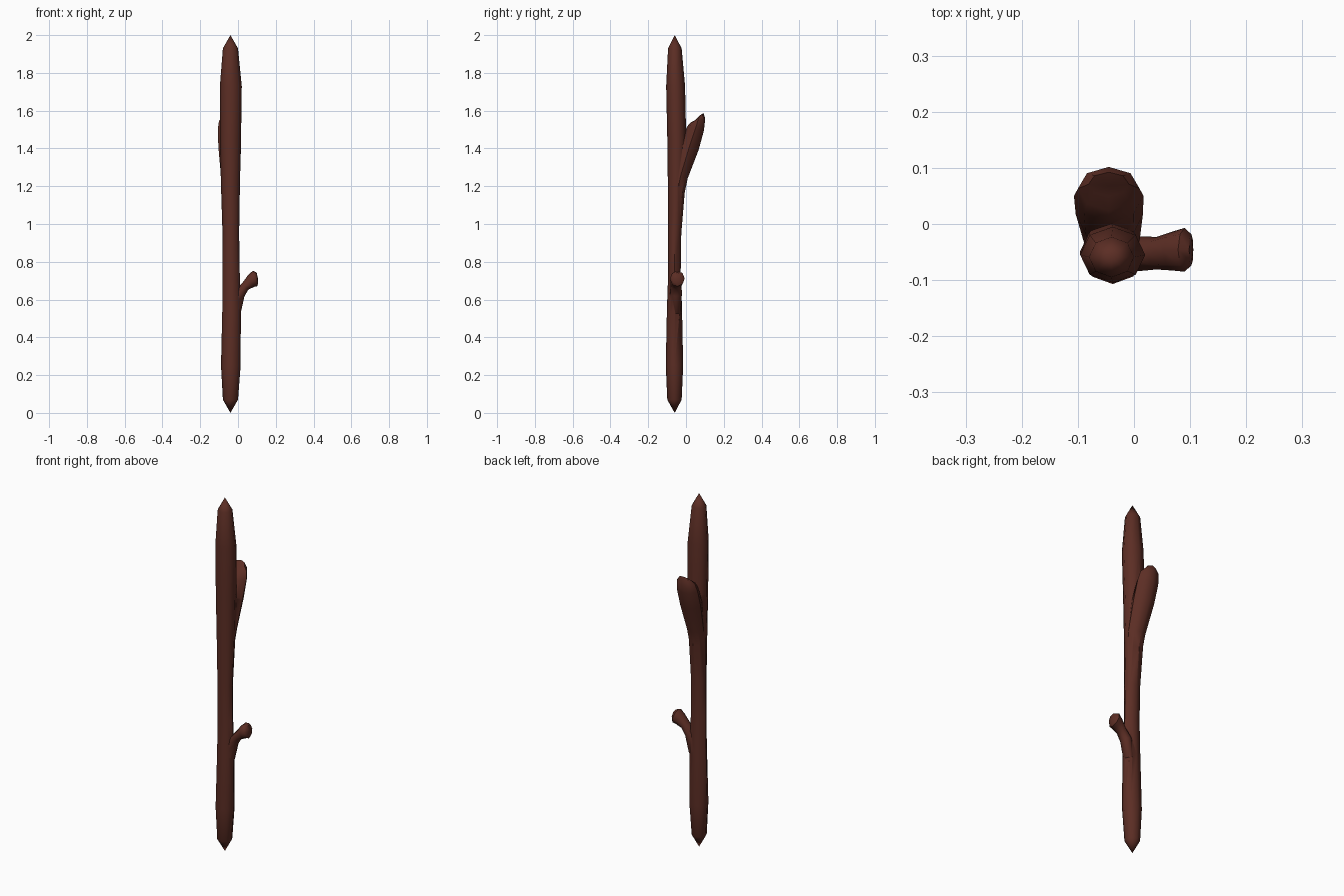
import bpy, bmesh
from math import sin, cos, tau

cube = bpy.data.objects.get("Cube")
if cube:
    bpy.data.objects.remove(cube, do_unlink=True)

bark = bpy.data.materials.new("dark brown bark")
bark.use_nodes = True
bark.diffuse_color = (0.107, 0.027, 0.018, 1)
bark.node_tree.nodes["Principled BSDF"].inputs["Base Color"].default_value = bark.diffuse_color


def loft(name, rings, start, end, swap=False, sides=8):
    """Skin rings of (outward, height, lateral, tilt, half depth, half width).
    Outward is x and lateral is y, or the reverse when swap is set."""
    def place(d, lat, z):
        return (lat, d, z) if swap else (d, lat, z)

    bm = bmesh.new()
    loops = []
    for d, z, lat, tilt, w, l in rings:
        loop = []
        for i in range(sides):
            c, s = cos(tau * i / sides), sin(tau * i / sides)
            loop.append(bm.verts.new(place(d + c * w * cos(tilt), lat + s * l,
                                           z - c * w * sin(tilt))))
        loops.append(loop)
    for a, b in zip(loops, loops[1:]):
        for i in range(sides):
            j = (i + 1) % sides
            bm.faces.new((a[i], a[j], b[j], b[i]))
    for loop, point in ((loops[0], start), (loops[-1], end)):
        tip = bm.verts.new(place(*point))
        for i in range(sides):
            bm.faces.new((loop[i], loop[(i + 1) % sides], tip))
    bmesh.ops.recalc_face_normals(bm, faces=bm.faces)
    mesh = bpy.data.meshes.new(name)
    bm.to_mesh(mesh)
    bm.free()
    mesh.materials.append(bark)
    obj = bpy.data.objects.new(name, mesh)
    bpy.context.collection.objects.link(obj)
    return obj


# Main stick, pointed at both ends
stick = loft("stick", [
    (-0.040, 0.07, -0.061, 0, 0.040, 0.038),
    (-0.038, 0.25, -0.061, 0, 0.052, 0.046),
    (-0.034, 0.55, -0.061, 0, 0.049, 0.040),
    (-0.036, 0.75, -0.061, 0, 0.045, 0.033),
    (-0.038, 0.95, -0.060, 0, 0.044, 0.035),
    (-0.040, 1.20, -0.050, 0, 0.050, 0.046),
    (-0.040, 1.45, -0.049, 0, 0.056, 0.050),
    (-0.038, 1.73, -0.055, 0, 0.058, 0.050),
    (-0.040, 1.93, -0.059, 0, 0.040, 0.036),
], (-0.040, -0.060, 0), (-0.040, -0.060, 2))

# Large broken branch on the back
back_branch = loft("back_branch", [
    (-0.052, 1.12, -0.040, 0.10, 0.035, 0.040),
    (-0.030, 1.25, -0.040, 0.20, 0.040, 0.050),
    (0.018, 1.41, -0.044, 0.30, 0.052, 0.060),
    (0.050, 1.505, -0.045, 0.20, 0.046, 0.062),
    (0.063, 1.548, -0.045, -0.25, 0.040, 0.055),
    (0.071, 1.568, -0.045, -0.75, 0.029, 0.036),
], (-0.055, -0.040, 1.10), (0.068, -0.045, 1.571), swap=True)

# Small knobbed twig on the side
side_twig = loft("side_twig", [
    (-0.012, 0.53, -0.055, 0.15, 0.026, 0.028),
    (0.008, 0.63, -0.053, 0.45, 0.029, 0.031),
    (0.040, 0.672, -0.052, 0.85, 0.024, 0.029),
    (0.070, 0.698, -0.048, 1.05, 0.035, 0.035),
    (0.090, 0.711, -0.046, 1.30, 0.043, 0.039),
    (0.102, 0.713, -0.046, 1.45, 0.031, 0.028),
], (-0.015, -0.055, 0.51), (0.105, -0.046, 0.714))

# Merge the branches into the stick and smooth the bark
bpy.ops.object.select_all(action="DESELECT")
bpy.context.view_layer.objects.active = stick
stick.select_set(True)
for part in (back_branch, side_twig):
    union = stick.modifiers.new("join " + part.name, "BOOLEAN")
    union.operation = "UNION"
    union.solver = "EXACT"
    union.object = part
    bpy.ops.object.modifier_apply(modifier=union.name)
    bpy.data.objects.remove(part, do_unlink=True)
bpy.ops.object.shade_smooth_by_angle(angle=0.9)
